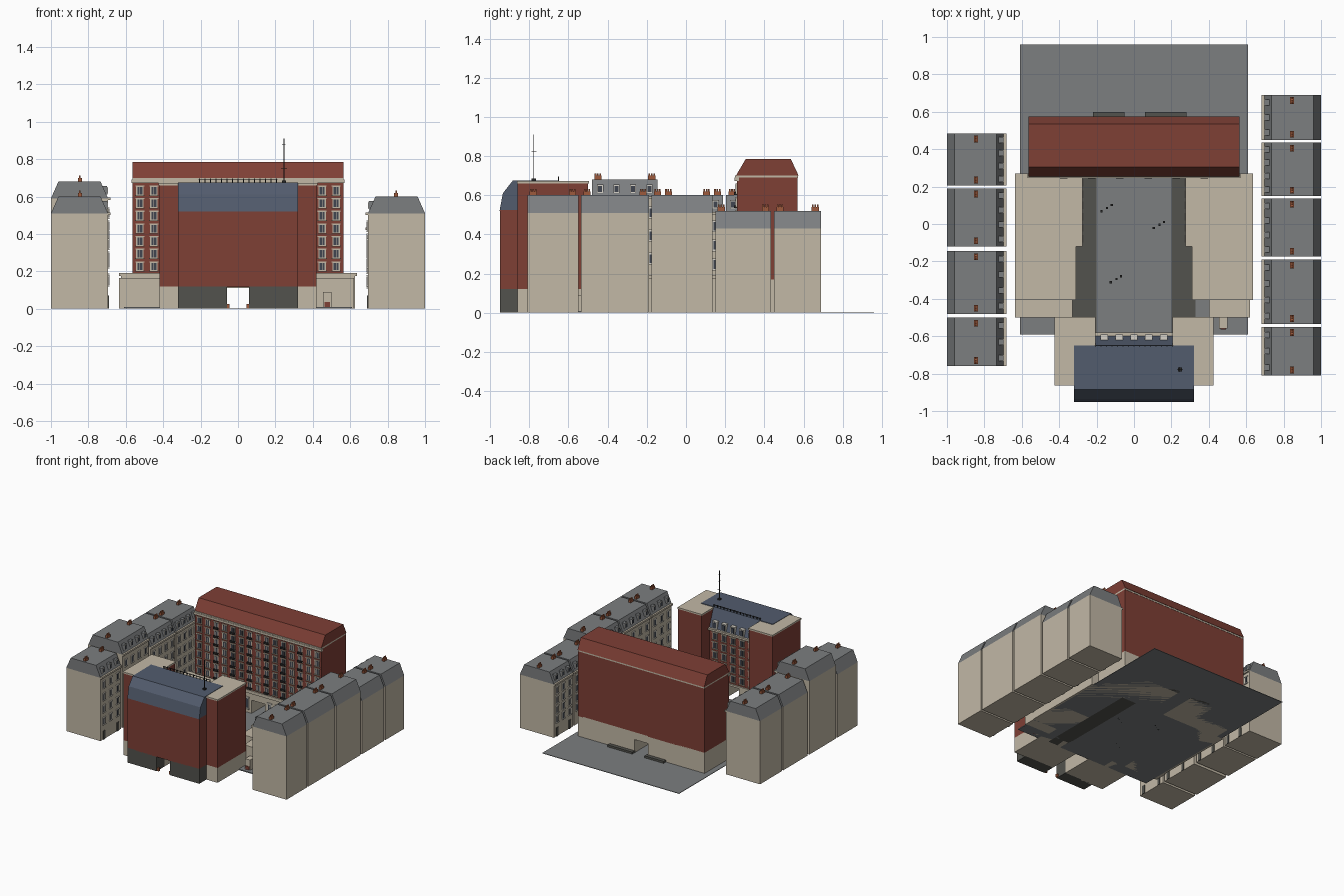
import bpy, bmesh
from mathutils import Matrix, Vector

cube = bpy.data.objects.get("Cube")
if cube:
    bpy.data.objects.remove(cube)


def material(name, r, g, b):
    m = bpy.data.materials.new(name)
    m.use_nodes = True
    m.diffuse_color = (r, g, b, 1)
    m.node_tree.nodes["Principled BSDF"].inputs["Base Color"].default_value = (r, g, b, 1)
    return m


STONE = material("pale stone", .54, .48, .38)
BRICK = material("red brick", .21, .05, .036)
SLATE = material("grey slate", .20, .21, .215)
BLUE = material("blue slate", .085, .107, .155)
DARK = material("dark stone", .085, .085, .075)
TRIM = material("white trim", .68, .65, .58)
GLASS = material("dark glass", .05, .06, .08)
IRON = material("black iron", .02, .02, .02)
CLAY = material("chimney clay", .34, .10, .045)


def finish(name, bm, mat):
    bmesh.ops.recalc_face_normals(bm, faces=bm.faces)
    me = bpy.data.meshes.new(name)
    bm.to_mesh(me)
    bm.free()
    me.materials.append(mat)
    ob = bpy.data.objects.new(name, me)
    bpy.context.collection.objects.link(ob)
    return ob


def boxes(name, mat, items):
    """One object from boxes given as (x0, x1, y0, y1, z0, z1)."""
    bm = bmesh.new()
    for x0, x1, y0, y1, z0, z1 in items:
        mid = Vector((x0 + x1, y0 + y1, z0 + z1)) / 2
        size = (abs(x1 - x0), abs(y1 - y0), abs(z1 - z0), 1)
        bmesh.ops.create_cube(bm, size=1, matrix=Matrix.Translation(mid) @ Matrix.Diagonal(size))
    return finish(name, bm, mat)


def prism(name, mat, profile, axis, a, b):
    """Extrude a (u, z) profile along x or y from a to b."""
    bm = bmesh.new()
    put = (lambda u, z, t: (t, u, z)) if axis == "x" else (lambda u, z, t: (u, t, z))
    f = bm.faces.new([bm.verts.new(put(u, z, a)) for u, z in profile])
    geo = bmesh.ops.extrude_face_region(bm, geom=[f])["geom"]
    shift = Vector((b - a, 0, 0)) if axis == "x" else Vector((0, b - a, 0))
    bmesh.ops.translate(bm, vec=shift, verts=[v for v in geo if isinstance(v, bmesh.types.BMVert)])
    return finish(name, bm, mat)


def plate(axis, plane, sign, u, z, w, h, d):
    """Thin box standing d proud of a wall plane."""
    lo, hi = sorted((plane - sign * .002, plane + sign * d))
    if axis == "y":
        return (u - w / 2, u + w / 2, lo, hi, z - h / 2, z + h / 2)
    return (lo, hi, u - w / 2, u + w / 2, z - h / 2, z + h / 2)


def windows(name, axis, plane, sign, us, zs, w, h, frame=TRIM):
    spots = [(u, z) for u in us for z in zs]

    def add(part, mat, dz, pw, ph, d):
        boxes(name + part, mat, [plate(axis, plane, sign, u, z + dz, pw, ph, d) for u, z in spots])
    add("_frames", frame, 0, w, h, .004)
    add("_panes", GLASS, 0, w * .68, h * .8, .006)
    add("_bars", frame, 0, w * .07, h * .8, .008)
    add("_sills", frame, -h / 2, w * 1.25, h * .1, .009)
    add("_lintels", frame, h / 2, w * 1.2, h * .12, .008)


def spread(a, b, n):
    return [a + (b - a) * (i + .5) / n for i in range(n)]


# Ground and courtyard paving
boxes("ground", SLATE, [(-.61, .61, -.59, .96, 0, .004)])
boxes("paving_strips", DARK, [(s * .2, s * .33, -.58, .26, 0, .008) for s in (-1, 1)])
boxes("forecourt", SLATE, [(s * .3, s * .61, -.59, -.49, 0, .008) for s in (-1, 1)])

# Low courtyard wings
for s, side in ((-1, "right"), (1, "left")):
    boxes(side + "_wing", STONE, [(s * .32, s * .625, -.4, -.12, 0, .18),
                                  (s * .28, s * .625, -.12, .27, 0, .18)])
    boxes(side + "_wing_coping", STONE, [(s * .31, s * .635, -.405, -.12, .175, .19),
                                         (s * .275, s * .635, -.12, .27, .175, .19)])
    windows(side + "_wing_front_windows", "x", s * .32, -s, spread(-.38, -.13, 4), (.09,), .032, .08)
    windows(side + "_wing_rear_windows", "x", s * .28, -s, spread(-.11, .25, 6), (.09,), .032, .08)
boxes("right_wing_annex", STONE, [(-.635, -.33, -.5, -.4, 0, .165)])
boxes("left_wing_annex", STONE, [(.4, .62, -.5, -.4, 0, .165)])
boxes("porch", STONE, [(.455, .5, -.56, -.5, 0, .09)])
boxes("porch_door", BRICK, [plate("y", -.56, -1, .478, .018, .03, .036, .004)])

# Rear block with an open passage in the middle
boxes("rear_block_base", STONE, [(-.565, -.06, .26, .57, 0, .17), (.06, .565, .26, .57, 0, .17),
                                 (-.06, .06, .26, .57, .11, .17)])
boxes("rear_block_walls", BRICK, [(-.565, .565, .26, .57, .165, .69)])
boxes("rear_block_string_course", STONE, [(-.57, .57, .25, .27, .165, .19)])
boxes("rear_block_cornice", STONE, [(-.565, .565, .25, .572, .688, .7), (-.57, .57, .247, .27, .672, .69)])
prism("rear_block_roof", BRICK, [(.255, .7), (.305, .785), (.535, .785), (.575, .7)], "x", -.565, .565)
columns = spread(-.5625, .5625, 15)
floors = spread(.192, .665, 7)
windows("rear_block_windows", "y", .26, -1, columns, floors, .04, .05, STONE)
boxes("rear_block_balconies", IRON,
      [plate("y", .26, -1, u, z - .022, .04, .014, .016) for u in columns[2:-2:2] for z in floors])
windows("rear_block_ground_windows", "y", .26, -1,
        [u for u in spread(-.27, .27, 8) if abs(u) > .08], (.08,), .034, .09)
boxes("rear_steps", DARK, [(-.22, -.05, .56, .6, 0, .02), (.06, .28, .56, .6, 0, .02)])

# Front gatehouse: centre range
boxes("gatehouse_base", DARK, [(s * .06, s * .32, -.95, -.85, 0, .12) for s in (-1, 1)])
boxes("gatehouse_rear_base", STONE, [(s * .06, s * .32, -.85, -.59, 0, .12) for s in (-1, 1)])
boxes("gatehouse_walls", BRICK, [(-.32, .32, -.95, -.6, .115, .525)])
prism("gatehouse_roof", BLUE, [(-.952, .52), (-.935, .61), (-.885, .674), (-.65, .676), (-.595, .52)],
      "x", -.32, .32)
boxes("gate_posts", CLAY, [(s * .045, s * .06, -.945, -.93, 0, .025) for s in (-1, 1)])
boxes("gatehouse_rear_cornice", STONE, [(-.21, .21, -.61, -.58, .515, .53),
                                        (-.21, .21, -.61, -.588, .11, .125)])
cols = spread(-.2, .2, 5)
windows("gatehouse_rear_windows", "y", -.6, 1, cols, spread(.13, .51, 5), .042, .055, STONE)
boxes("gatehouse_dormers", TRIM, [(u - .02, u + .02, -.64, -.592, .53, .59) for u in cols])
boxes("gatehouse_dormer_panes", GLASS, [plate("y", -.592, 1, u, .56, .026, .044, .003) for u in cols])

# Front gatehouse: corner towers
for s, side in ((-1, "right"), (1, "left")):
    boxes(side + "_tower_base", STONE, [(s * .21, s * .42, -.86, -.5, 0, .12)])
    boxes(side + "_tower", BRICK, [(s * .21, s * .42, -.86, -.5, .12, .662)])
    boxes(side + "_tower_cap", STONE, [(s * .207, s * .424, -.864, -.496, .66, .672)])

# Roof railing and mast
boxes("roof_railing", IRON, [(-.21, .21, -.653, -.65, .69, .694)] +
      [(x - .002, x + .002, -.654, -.649, .674, .696) for x in spread(-.22, .22, 15)])
boxes("mast", IRON, [(.2435, .2475, -.779, -.775, .67, .91), (.235, .256, -.788, -.766, .67, .685),
                     (.236, .255, -.778, -.776, .876, .879), (.2445, .2465, -.79, -.764, .82, .823),
                     (.23, .261, -.778, -.776, .75, .753)])

# Small courtyard tables
for i, (x, y) in enumerate(((-.15, .08), (.13, -.01), (-.1, -.3), (-.36, -.42))):
    boxes("courtyard_table_%d" % i, IRON,
          [(x + d, x + d + .012, y + d * .6, y + d * .6 + .012, 0, .015) for d in (-.03, 0, .025)])


# Terraced houses along both sides
def terrace(name, s, y0, y1, top):
    eave = top - .09
    boxes(name + "_walls", STONE, [(s * .695, s, y0, y1, 0, eave)])
    prism(name + "_mansard", SLATE, [(s * .695, eave), (s * .735, top), (s * .96, top), (s, eave)], "y", y0, y1)
    boxes(name + "_eaves", STONE, [(s * .683, s * .7, y0, y1, eave - .01, eave + .004)])
    n = round((y1 - y0) / .08)
    ys = spread(y0, y1, n)
    windows(name + "_windows", "x", s * .695, -s, ys, spread(.1, eave - .02, 4), .03, .055)
    boxes(name + "_doors", DARK, [plate("x", s * .695, -s, y, .035, .025, .07, .005) for y in ys[::2]])
    boxes(name + "_dormers", SLATE, [(s * .7, s * .735, y - .016, y + .016, eave + .02, eave + .065) for y in ys])
    boxes(name + "_dormer_trim", TRIM, [plate("x", s * .7, -s, y, eave + .042, .03, .04, .003) for y in ys])
    boxes(name + "_dormer_panes", GLASS, [plate("x", s * .7, -s, y, eave + .042, .02, .03, .005) for y in ys])
    ends = (y0 + .03, y1 - .03)
    boxes(name + "_chimneys", CLAY,
          [(s * .835, s * .855, y - .018, y + .018, top - .005, top + .02) for y in ends] +
          [(s * .841, s * .849, y + d - .004, y + d + .004, top, top + .032)
           for y in ends for d in (-.012, 0, .012)])


for i, (y0, y1, top) in enumerate(((-.81, -.55, .6), (-.535, -.19, .6), (-.175, .135, .6),
                                   (.15, .435, .52), (.45, .69, .52))):
    terrace("left_terrace_%d" % i, 1, y0, y1, top)
for i, (y0, y1, top) in enumerate(((-.76, -.5, .6), (-.48, -.145, .68), (-.12, .19, .6), (.205, .485, .6))):
    terrace("right_terrace_%d" % i, -1, y0, y1, top)
